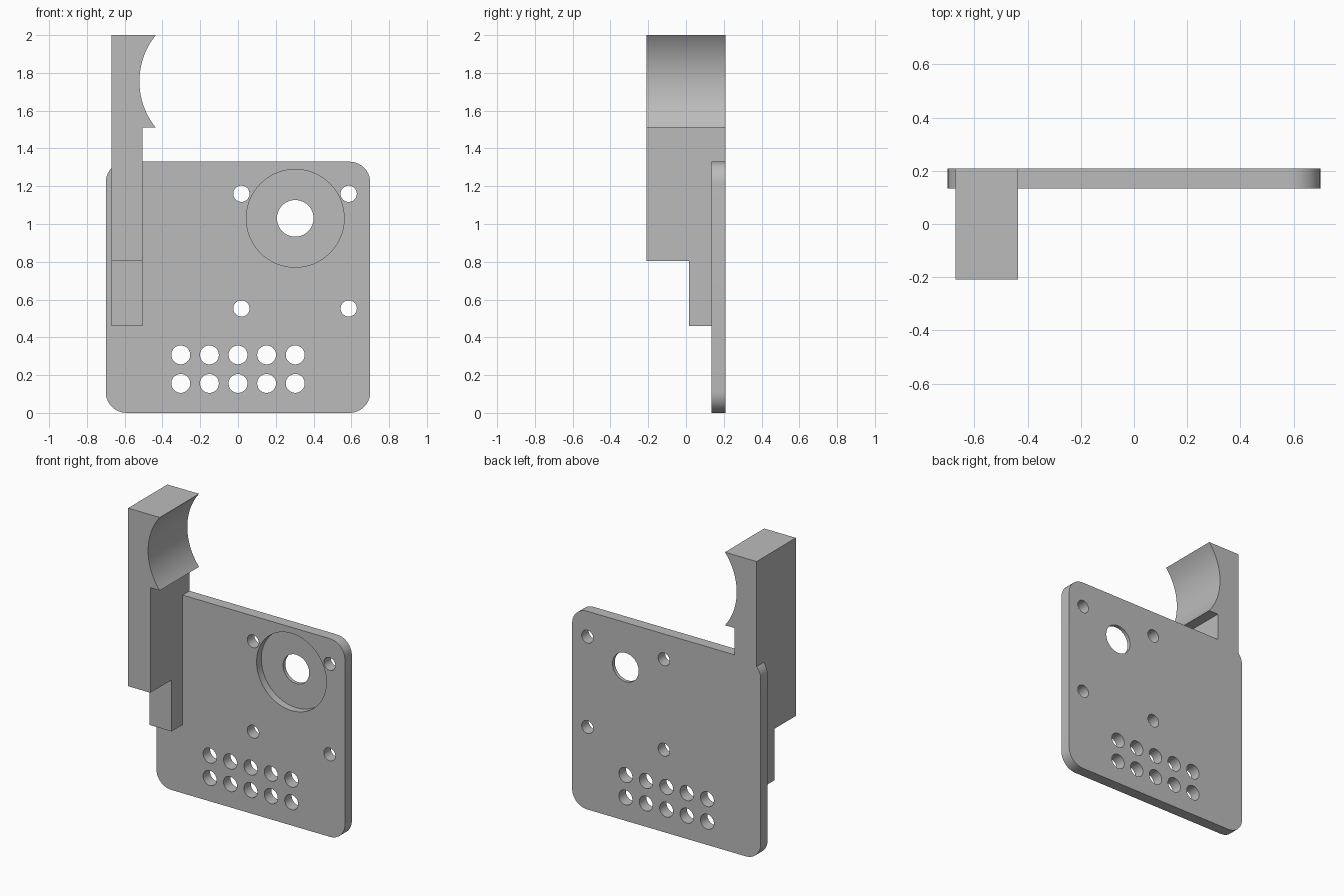
import bpy, bmesh, math

if "Cube" in bpy.data.objects:
    bpy.data.objects.remove(bpy.data.objects["Cube"])

Y_BACK, Y_FRONT, Y_PLATE = 0.208, -0.208, 0.134

grey = bpy.data.materials.new("plain grey")
grey.diffuse_color = (0.5, 0.5, 0.5, 1)
grey.use_nodes = True
grey.node_tree.nodes["Principled BSDF"].inputs["Base Color"].default_value = grey.diffuse_color


def arc(cx, cz, r, a0, a1, n):
    """Points (x, z) along an arc, angles in degrees."""
    return [(cx + r * math.cos(math.radians(a0 + (a1 - a0) * i / n)),
             cz + r * math.sin(math.radians(a0 + (a1 - a0) * i / n)))
            for i in range(n + 1)]


def prism(name, profile, y0, y1):
    """Extrude an (x, z) outline from y0 to y1."""
    bm = bmesh.new()
    face = bm.faces.new([bm.verts.new((x, y0, z)) for x, z in profile])
    ext = bmesh.ops.extrude_face_region(bm, geom=[face])
    for v in ext["geom"]:
        if isinstance(v, bmesh.types.BMVert):
            v.co.y = y1
    bmesh.ops.recalc_face_normals(bm, faces=bm.faces)
    mesh = bpy.data.meshes.new(name)
    bm.to_mesh(mesh)
    bm.free()
    mesh.materials.append(grey)
    obj = bpy.data.objects.new(name, mesh)
    bpy.context.collection.objects.link(obj)
    return obj


def combine(target, tool, operation):
    """Apply a boolean and remove the tool object."""
    mod = target.modifiers.new("boolean", 'BOOLEAN')
    mod.operation, mod.solver, mod.object = operation, 'EXACT', tool
    bpy.context.view_layer.objects.active = target
    bpy.ops.object.modifier_apply(modifier=mod.name)
    bpy.data.objects.remove(tool, do_unlink=True)


def cylinder_cut(target, x, z, r, y0, y1, n=40):
    combine(target, prism("cutter", arc(x, z, r, 0, 360, n)[:-1], y0, y1), 'DIFFERENCE')


# Plate with rounded corners
W, H, R = 0.70, 1.33, 0.11
outline = (arc(W - R, H - R, R, 0, 90, 10) + arc(R - W, H - R, R, 90, 180, 10)
           + arc(R - W, R, R, 180, 270, 10) + arc(W - R, R, R, 270, 360, 10))
plate = prism("mounting_plate", outline, Y_PLATE, Y_BACK)

# Upright arm with a curved cradle at the top
half, sag = 0.245, 0.087
rad = (half ** 2 + sag ** 2) / (2 * sag)
a = math.degrees(math.asin(half / rad))
cradle = arc(-0.522 + rad, 1.755, rad, 180 + a, 180 - a, 32)
arm = prism("cradle_arm", [(-0.67, 0.46), (-0.505, 0.46), (-0.505, 1.51)] + cradle
            + [(-0.67, 2.0)], Y_FRONT, Y_BACK)

# Step the foot of the arm back, then join it to the plate
step = prism("cutter", [(-0.8, 0.3), (-0.4, 0.3), (-0.4, 0.805), (-0.8, 0.805)], -0.4, 0.016)
combine(arm, step, 'DIFFERENCE')
combine(plate, arm, 'UNION')

# Round recess with a central bore
cylinder_cut(plate, 0.303, 1.03, 0.259, 0.0, Y_PLATE + 0.05, 72)
cylinder_cut(plate, 0.303, 1.03, 0.097, 0.0, 0.4)

# Four screw holes
for x in (0.018, 0.586):
    for z in (0.553, 1.16):
        cylinder_cut(plate, x, z, 0.043, 0.0, 0.4)

# Two rows of vent holes
for i in range(5):
    for z in (0.156, 0.307):
        cylinder_cut(plate, -0.303 + 0.1515 * i, z, 0.05, 0.0, 0.4)

plate.select_set(True)
bpy.context.view_layer.objects.active = plate
bpy.ops.object.shade_smooth_by_angle(angle=math.radians(30))
